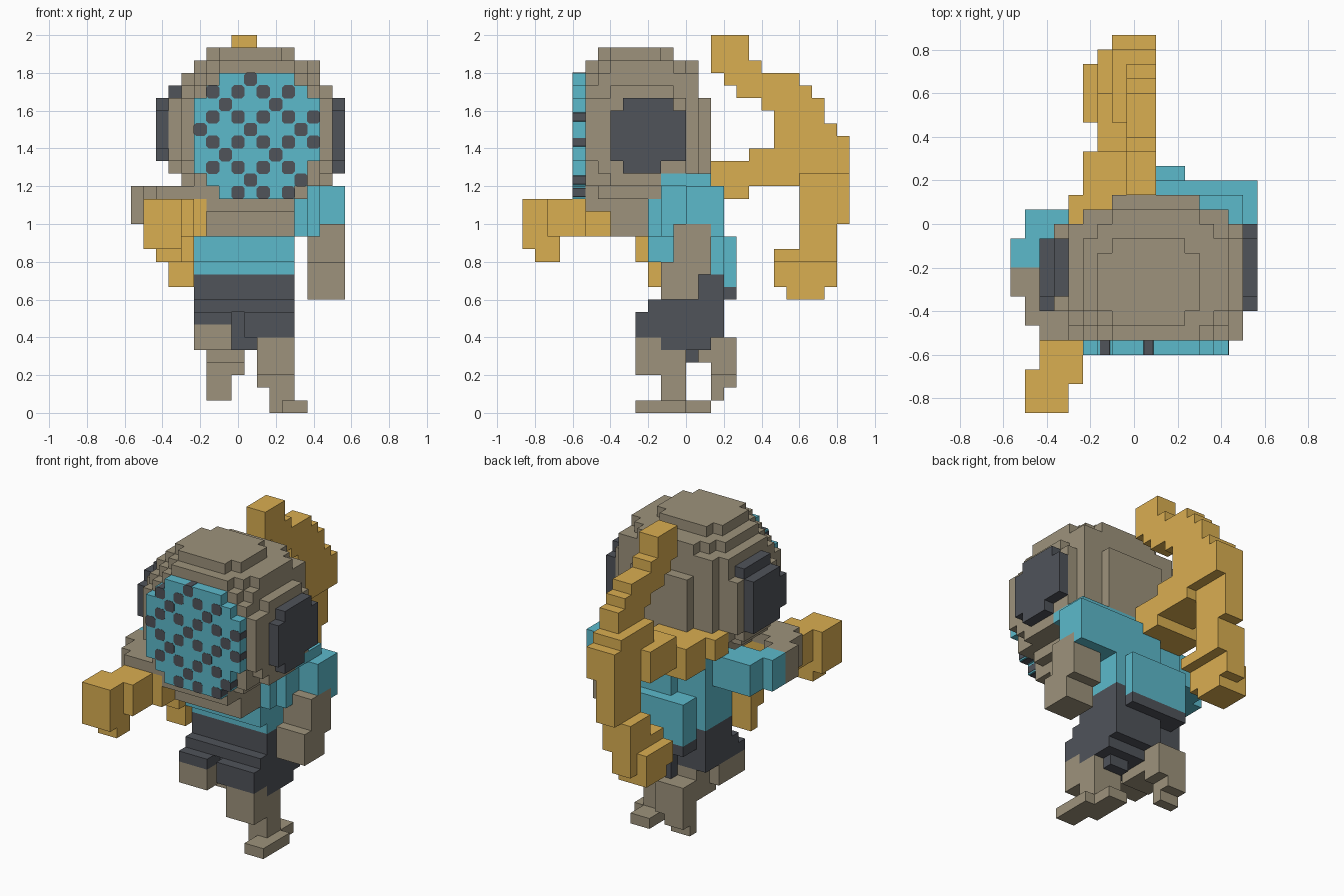
import bpy, bmesh
from mathutils import Matrix, Vector

if "Cube" in bpy.data.objects:
    bpy.data.objects.remove(bpy.data.objects["Cube"], do_unlink=True)

U = 1 / 15                        # edge of one block
ORIGIN = Vector((-8.5, -13, 0))   # grid corner, in blocks
taken = set()                     # blocks already used by a part


def material(name, rgb):
    m = bpy.data.materials.new(name)
    m.use_nodes = True
    m.diffuse_color = (*rgb, 1)
    m.node_tree.nodes["Principled BSDF"].inputs["Base Color"].default_value = (*rgb, 1)
    return m


BROWN = material("warm grey brown", (0.339, 0.290, 0.200))
GOLD = material("ochre gold", (0.700, 0.425, 0.083))
TEAL = material("teal", (0.107, 0.490, 0.600))
DARK = material("charcoal", (0.080, 0.087, 0.102))

# Outward direction and corners of each side of a block
SIDES = [
    ((1, 0, 0), [(1, 0, 0), (1, 1, 0), (1, 1, 1), (1, 0, 1)]),
    ((-1, 0, 0), [(0, 0, 0), (0, 0, 1), (0, 1, 1), (0, 1, 0)]),
    ((0, 1, 0), [(0, 1, 0), (0, 1, 1), (1, 1, 1), (1, 1, 0)]),
    ((0, -1, 0), [(0, 0, 0), (1, 0, 0), (1, 0, 1), (0, 0, 1)]),
    ((0, 0, 1), [(0, 0, 1), (1, 0, 1), (1, 1, 1), (0, 1, 1)]),
    ((0, 0, -1), [(0, 0, 0), (0, 1, 0), (1, 1, 0), (1, 0, 0)]),
]


def finish(name, mat, bm):
    mesh = bpy.data.meshes.new(name)
    bm.to_mesh(mesh)
    bm.free()
    mesh.materials.append(mat)
    bpy.context.collection.objects.link(bpy.data.objects.new(name, mesh))


def part(name, mat, *boxes):
    """Union of block boxes (x0, x1, y0, y1, z0, z1) as one outer skin."""
    cells = {(x, y, z) for a, b, c, d, e, f in boxes
             for x in range(a, b) for y in range(c, d) for z in range(e, f)} - taken
    taken.update(cells)
    bm = bmesh.new()
    verts = {}
    for cell in sorted(cells):
        for step, corners in SIDES:
            if tuple(p + s for p, s in zip(cell, step)) in cells:
                continue
            face = []
            for corner in corners:
                key = tuple(p + c for p, c in zip(cell, corner))
                if key not in verts:
                    verts[key] = bm.verts.new((Vector(key) + ORIGIN) * U)
                face.append(verts[key])
            bm.faces.new(face)
    bmesh.ops.dissolve_limit(bm, angle_limit=0.01, verts=bm.verts[:], edges=bm.edges[:])
    finish(name, mat, bm)
    return cells


# Face plate with a rounded outline
plate = part("face_plate", TEAL, (5, 15, 4, 5, 20, 25), (5, 14, 4, 5, 19, 20),
             (6, 14, 4, 5, 18, 26), (7, 13, 4, 5, 17, 27))

# Staggered spots: blocks with clipped corners, just proud of the plate
spots = bmesh.new()
for x, y, z in sorted(plate):
    if (x % 2 == 0) if z % 2 else (x % 4 == (1 if z % 4 == 2 else 3)):
        centre = (Vector((x + 0.5, y + 0.5, z + 0.5)) + ORIGIN) * U
        bmesh.ops.create_cube(spots, size=U + 0.003, matrix=Matrix.Translation(centre))
depth_edges = [e for e in spots.edges if abs(e.verts[0].co.y - e.verts[1].co.y) > U / 2]
bmesh.ops.bevel(spots, geom=depth_edges, offset=U * 0.2, segments=1, affect='EDGES')
finish("face_spots", DARK, spots)

# Ear pads
part("left_ear", DARK, (16, 17, 7, 13, 20, 24), (16, 17, 8, 12, 24, 25),
     (16, 17, 8, 11, 19, 20))
part("right_ear", DARK, (2, 3, 7, 12, 21, 24), (2, 3, 8, 12, 20, 25), (3, 4, 8, 12, 25, 26))

# Rounded head, listed from the crown down, then back panel, chin and neck
part("head", BROWN,
     (6, 13, 7, 11, 28, 29), (7, 12, 6, 12, 28, 29),
     (5, 15, 7, 12, 27, 28), (6, 14, 6, 13, 27, 28), (7, 13, 5, 14, 27, 28),
     (4, 15, 7, 13, 26, 27), (5, 15, 6, 14, 26, 27), (6, 14, 5, 14, 26, 27),
     (4, 16, 7, 12, 25, 26), (4, 15, 6, 13, 25, 26), (5, 15, 5, 14, 25, 26),
     (3, 16, 7, 13, 20, 25), (4, 16, 5, 13, 20, 25), (5, 15, 5, 14, 20, 25),
     (3, 16, 8, 12, 19, 20), (4, 16, 6, 13, 19, 20), (5, 15, 5, 14, 19, 20),
     (4, 16, 7, 11, 18, 19), (5, 15, 5, 13, 18, 19),
     (7, 13, 14, 15, 19, 25),
     (5, 14, 6, 12, 17, 18), (6, 13, 5, 13, 17, 18),
     (6, 13, 5, 12, 16, 17), (6, 13, 7, 10, 14, 16))

# Right arm reaching forward
part("right_hand", BROWN, (0, 2, 8, 10, 15, 18), (1, 6, 6, 8, 17, 18),
     (2, 6, 5, 6, 17, 18), (1, 3, 6, 9, 15, 18))
part("right_sleeve", TEAL, (1, 5, 12, 14, 15, 18), (0, 2, 10, 12, 15, 18),
     (2, 4, 11, 13, 15, 18))

# Held hammer: head, shaft and butt
part("hammer", GOLD,
     (1, 4, 0, 3, 13, 17), (2, 4, 1, 3, 12, 13),
     (2, 5, 2, 6, 14, 17), (3, 6, 5, 8, 14, 17), (3, 6, 8, 10, 14, 16),
     (3, 5, 9, 11, 12, 14), (3, 5, 10, 11, 10, 12))

# Curled tail: side profile (y, z0, z1) crossed with sideways lean (z0, z1, x0, x1)
profile = [(15, 27, 30), (16, 26, 30), (17, 25, 30), (18, 25, 28), (19, 24, 27),
           (20, 23, 27), (21, 21, 27), (20, 10, 13), (21, 9, 13), (22, 9, 26),
           (23, 9, 25), (24, 10, 23), (25, 15, 22)]
lean = [(23, 30, 8, 10), (19, 23, 7, 10), (15, 19, 7, 9), (12, 15, 6, 9), (9, 12, 5, 8)]
curl = [(max(x0, y - 18), x1, y, y + 1, max(a, c), min(b, d))
        for y, a, b in profile for c, d, x0, x1 in lean]
part("tail", GOLD, *curl,
     (4, 5, 13, 15, 18, 20), (5, 9, 14, 15, 18, 20), (5, 10, 15, 18, 17, 20),
     (6, 10, 18, 22, 18, 21), (7, 10, 20, 22, 21, 23))

# Left arm hanging down
part("left_hand", BROWN, (14, 17, 12, 15, 11, 15), (14, 17, 11, 14, 9, 12))
part("left_sleeve", TEAL, (13, 14, 10, 16, 14, 18), (13, 15, 11, 16, 14, 18),
     (13, 17, 13, 16, 14, 18), (12, 16, 11, 15, 18, 19))

# Shirt with a raised back
part("torso", TEAL, (5, 13, 11, 15, 11, 18), (5, 13, 10, 12, 12, 18),
     (8, 13, 15, 16, 11, 18), (6, 12, 15, 17, 10, 14), (6, 12, 12, 15, 18, 19))

# Shorts
part("shorts", DARK, (5, 13, 11, 15, 7, 11), (8, 13, 11, 16, 6, 11),
     (6, 12, 14, 17, 9, 10), (5, 13, 10, 12, 8, 9), (5, 8, 9, 14, 7, 8),
     (9, 13, 9, 12, 6, 8), (8, 13, 11, 15, 5, 7), (10, 12, 13, 14, 4, 5))

# Right leg, bent back and lifted
part("right_leg", BROWN, (5, 8, 9, 13, 5, 7), (6, 9, 12, 15, 4, 7), (6, 9, 15, 17, 3, 6),
     (6, 8, 15, 17, 2, 3), (6, 8, 15, 16, 1, 2))

# Left leg, standing
part("left_leg", BROWN, (10, 13, 9, 11, 3, 6), (10, 13, 11, 13, 2, 5), (11, 13, 11, 13, 0, 2),
     (12, 14, 9, 11, 0, 1), (11, 14, 11, 13, 0, 1), (11, 13, 13, 15, 0, 1))
